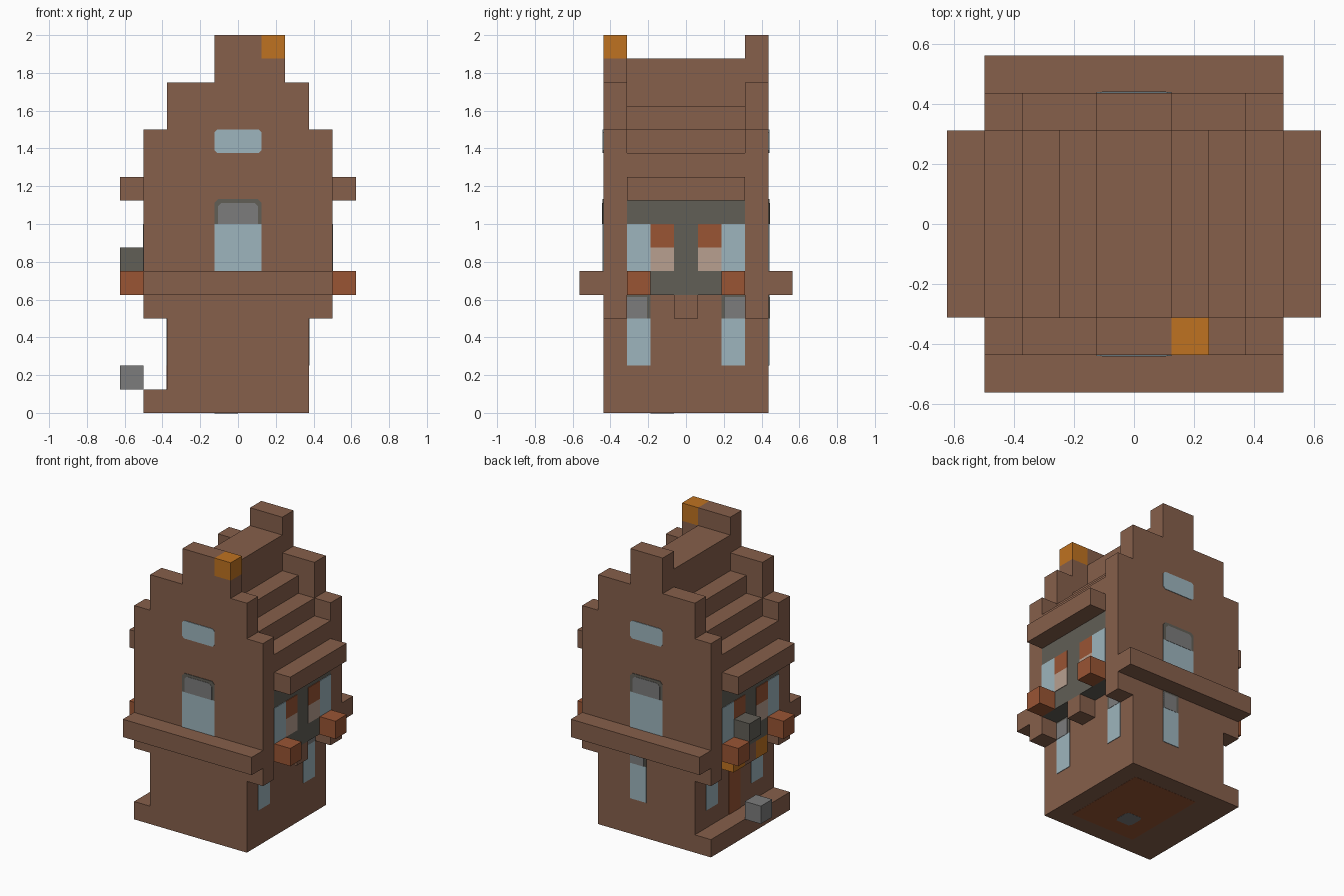
import bpy
import bmesh
from mathutils import Vector

cube = bpy.data.objects.get("Cube")
if cube:
    bpy.data.objects.remove(cube, do_unlink=True)

U = 0.125          # one block
T = 0.004          # plate thickness
FACE = 3.5 * U     # gable face distance
WALL = 2.5 * U     # inner wall half depth


def material(name, r, g, b):
    m = bpy.data.materials.new(name)
    m.use_nodes = True
    m.diffuse_color = (r, g, b, 1)
    m.node_tree.nodes["Principled BSDF"].inputs["Base Color"].default_value = (r, g, b, 1)
    return m


BROWN = material("brown_brick", 0.24, 0.115, 0.07)
GLASS = material("pale_blue_glass", 0.34, 0.46, 0.51)
DARK = material("dark_stone", 0.12, 0.112, 0.093)
GRAY = material("mid_gray", 0.20, 0.20, 0.20)
RUST = material("rust_wood", 0.32, 0.09, 0.034)
PINK = material("pale_pink", 0.48, 0.35, 0.28)
ORANGE = material("orange", 0.52, 0.17, 0.015)


def prism(name, outline, axis, lo, hi, mat):
    """Extrude an outline along an axis; the outline uses the other two axes in order."""
    def place(p, d):
        co = list(p)
        co.insert(axis, d)
        return Vector(co)
    bm = bmesh.new()
    face = bm.faces.new([bm.verts.new(place(p, lo)) for p in outline])
    ext = bmesh.ops.extrude_face_region(bm, geom=[face])
    verts = [g for g in ext["geom"] if isinstance(g, bmesh.types.BMVert)]
    shift = Vector((0, 0, 0))
    shift[axis] = hi - lo
    bmesh.ops.translate(bm, verts=verts, vec=shift)
    bmesh.ops.recalc_face_normals(bm, faces=bm.faces)
    mesh = bpy.data.meshes.new(name)
    bm.to_mesh(mesh)
    bm.free()
    mesh.materials.append(mat)
    obj = bpy.data.objects.new(name, mesh)
    bpy.context.collection.objects.link(obj)
    return obj


def box(name, x0, x1, y0, y1, z0, z1, mat):
    """Box given in block units."""
    x0, x1, y0, y1, z0, z1 = (v * U for v in (x0, x1, y0, y1, z0, z1))
    return prism(name, [(x0, y0), (x1, y0), (x1, y1), (x0, y1)], 2, z0, z1, mat)


def plate(name, axis, at, side, a0, a1, z0, z1, mat, cut=0.0, low=False, layer=1):
    """Thin panel on a wall, in block units, with optional clipped top / bottom corners."""
    c = cut if low else 0
    pts = [(a0 + c, z0), (a1 - c, z0), (a1, z0 + c), (a1, z1 - cut),
           (a1 - cut, z1), (a0 + cut, z1), (a0, z1 - cut), (a0, z0 + c)]
    pts = list(dict.fromkeys((a * U, z * U) for a, z in pts))
    return prism(name, pts, axis, at, at + side * T * layer, mat)


def stepped(levels):
    """Closed outline from (x_left, x_right, z_low, z_high) rows."""
    right, left = [], []
    for x0, x1, z0, z1 in levels:
        right += [(x1 * U, z0 * U), (x1 * U, z1 * U)]
        left += [(x0 * U, z0 * U), (x0 * U, z1 * U)]
    return list(dict.fromkeys(right + left[::-1]))


# Stepped gable walls
rows = [(-4, 3, 0, 1), (-3, 3, 1, 4), (-4, 4, 4, 12), (-3, 3, 12, 14), (-1, 1, 14, 16)]
prism("front_gable", stepped(rows), 1, -FACE, -WALL, BROWN)
prism("back_gable", stepped(rows), 1, WALL, FACE, BROWN)
box("pot_base", 1, 2, -3.5, -2.5, 14, 15, BROWN)
box("chimney_pot", 1, 2, -3.5, -2.5, 15, 16, ORANGE)

# Body between the gables
box("lower_walls", -3, 3, -2.5, 2.5, 0, 5, BROWN)
box("base_ledge", -4, -3, -2.5, 2.5, 0, 1, BROWN)
box("upper_storey", -4, 4, -2.5, 2.5, 5, 9, DARK)
roof_rows = [(-5, 5, 9, 10), (-4, 4, 10, 11), (-3, 3, 11, 12), (-2, 2, 12, 13), (-1, 1, 13, 15)]
prism("stepped_roof", stepped(roof_rows), 1, -WALL, WALL, BROWN)

# Gable belts and windows
for s, label in ((-1, "front"), (1, "back")):
    y = s * FACE
    box(label + "_belt", -4, 4, min(s * 3.5, s * 4.5), max(s * 3.5, s * 4.5), 5, 6, BROWN)
    plate(label + "_window", 1, y, s, -1, 1, 6, 8, GLASS)
    plate(label + "_window_arch", 1, y, s, -1, 1, 8, 9.05, DARK, 0.15)
    plate(label + "_window_blind", 1, y, s, -0.85, 0.85, 8, 8.9, GRAY, 0.15, layer=1.5)
    plate(label + "_attic_window", 1, y, s, -1, 1, 11, 12, GLASS, 0.12, True)
plate("back_lower_window", 1, FACE, 1, 0, 1, 2, 4, GLASS)
plate("back_lower_arch", 1, FACE, 1, 0, 1, 4, 5, DARK)
plate("back_lower_blind", 1, FACE, 1, 0.15, 1, 4, 4.9, GRAY, layer=1.5)

# Windows, shutters and flower boxes on both long sides
for sx, label in ((1, "left"), (-1, "right")):
    upper, lower = sx * 4 * U, sx * 3 * U
    x0, x1 = sorted((sx * 3, sx * 4))
    box(label + "_bracket", x0, x1, -0.5, 0.5, 4, 5, BROWN)
    for sy, end in ((-1, "front"), (1, "back")):
        name = label + "_" + end
        a0, a1 = sorted((sy * 1.5, sy * 2.5))
        b0, b1 = sorted((sy * 0.5, sy * 1.5))
        plate(name + "_upper_window", 0, upper, sx, a0, a1, 6, 8, GLASS)
        plate(name + "_shutter", 0, upper, sx, b0, b1, 7, 8, RUST)
        plate(name + "_curtain", 0, upper, sx, b0, b1, 6, 7, PINK)
        plate(name + "_lower_window", 0, lower, sx, a0, a1, 2, 4, GLASS)
        plate(name + "_lower_arch", 0, lower, sx, a0, a1, 4, 5, DARK)
        c0, c1 = sorted((sy * 1.65, sy * 2.5))
        plate(name + "_lower_blind", 0, lower, sx, c0, c1, 4, 4.9, GRAY, layer=1.5)
        f0, f1 = sorted((sx * 4, sx * 5))
        box(name + "_flower_box", f0, f1, a0, a1, 5, 6, RUST)

# Entrance side: door, step, lamps and lantern
plate("door", 0, -3 * U, -1, -0.5, 0.5, 1, 4, RUST)
box("door_step", -5, -4, -0.5, 0.5, 1, 2, GRAY)
box("lantern", -5, -4, 0.5, 1.5, 6, 7, DARK)
for sy, end in ((-1, "front"), (1, "back")):
    b0, b1 = sorted((sy * 0.5, sy * 1.5))
    box(end + "_door_lamp", -4, -3, b0, b1, 4, 5, ORANGE)

# Underside panels
floor = [(-2 * U, -WALL), (2 * U, -WALL), (2 * U, WALL), (-2 * U, WALL)]
prism("floor_panel", floor, 2, -T / 4, T / 4, RUST)
hatch = [(-0.9, -1.5), (-0.1, -1.5), (0, -1.3), (0, -0.7),
         (-0.1, -0.5), (-0.9, -0.5), (-1, -0.7), (-1, -1.3)]
prism("floor_hatch", [(a * U, b * U) for a, b in hatch], 2, -T / 2, T / 4, GRAY)
